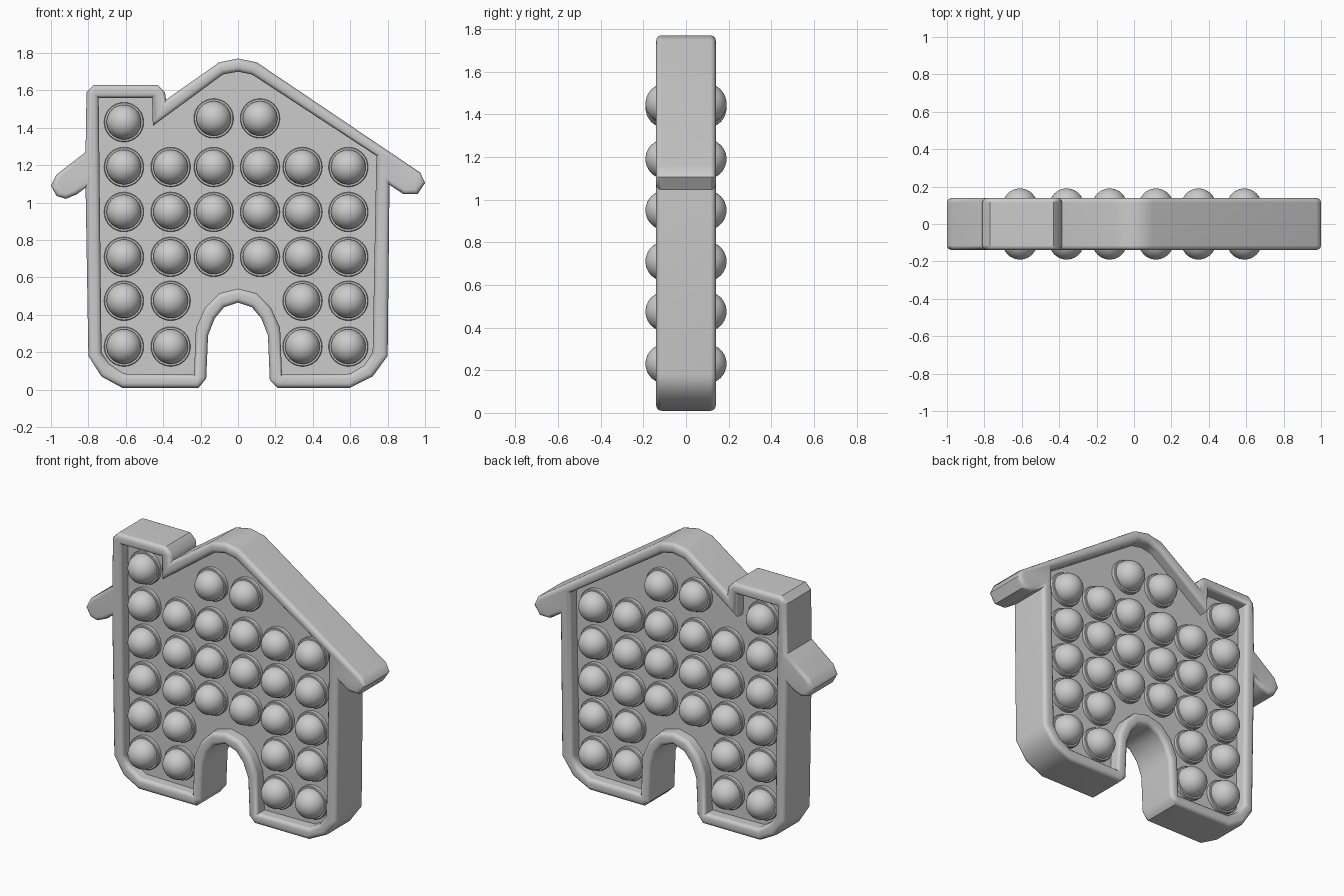
import bpy, bmesh, math
from mathutils import Vector

if "Cube" in bpy.data.objects:
    bpy.data.objects.remove(bpy.data.objects["Cube"])

grey = bpy.data.materials.new("silicone_grey")
grey.use_nodes = True
grey.diffuse_color = (0.6, 0.6, 0.6, 1)
grey.node_tree.nodes["Principled BSDF"].inputs["Base Color"].default_value = (0.6, 0.6, 0.6, 1)


def finish(bm, name, angle):
    bmesh.ops.recalc_face_normals(bm, faces=bm.faces)
    mesh = bpy.data.meshes.new(name)
    bm.to_mesh(mesh)
    bm.free()
    mesh.materials.append(grey)
    mesh.shade_smooth()
    mesh.set_sharp_from_angle(angle=math.radians(angle))
    return mesh


def place(mesh, name):
    obj = bpy.data.objects.new(name, mesh)
    bpy.context.collection.objects.link(obj)
    return obj


def offset(points, d):
    """Shift a clockwise outline inward by d with mitred corners."""
    pts = [Vector(p) for p in points]
    out = []
    for i, p in enumerate(pts):
        a = (p - pts[i - 1]).normalized()
        b = (pts[(i + 1) % len(pts)] - p).normalized()
        n1, n2 = Vector((a.y, -a.x)), Vector((b.y, -b.x))
        out.append(p + (n1 + n2) * d / max(1 + n1.dot(n2), 0.4))
    return out


def wall(bm, outline, layers):
    """Stack (inset, y) copies of an outline and skin them; return the end edges."""
    rings = [[bm.verts.new((p.x, y, p.y)) for p in offset(outline, d)] for d, y in layers]
    n = len(outline)
    for r, s in zip(rings, rings[1:]):
        for i in range(n):
            j = (i + 1) % n
            bm.faces.new((r[i], r[j], s[j], s[i]))
    return [[bm.edges.get((r[i], r[(i + 1) % n])) for i in range(n)]
            for r in (rings[0], rings[-1])]


# Outlines as (x, z), clockwise; the door arch is mirrored
arch = [(0.16, 0.29), (0.125, 0.38), (0.075, 0.44)]
arch += [(0, 0.465)] + [(-x, z) for x, z in reversed(arch)]
outer = [(-0.62, 0.01), (-0.73, 0.07), (-0.80, 0.18), (-0.815, 1.08),
         (-0.86, 1.045), (-0.92, 1.02), (-0.97, 1.035), (-1, 1.09), (-0.97, 1.15),
         (-0.815, 1.27), (-0.81, 1.59), (-0.77, 1.63), (-0.43, 1.63), (-0.39, 1.59),
         (-0.385, 1.55), (-0.1, 1.75), (0, 1.77), (0.1, 1.75), (0.975, 1.16),
         (1, 1.105), (0.96, 1.045), (0.885, 1.045), (0.81, 1.095), (0.80, 0.18),
         (0.72, 0.07), (0.6, 0.01), (0.21, 0.01), (0.17, 0.05)]
outer += arch + [(-0.17, 0.06), (-0.21, 0.01)]

inner_arch = [(0.225, 0.33), (0.175, 0.44), (0.1, 0.515)]
inner_arch += [(0, 0.54)] + [(-x, z) for x, z in reversed(inner_arch)]
inner = [(-0.73, 0.2), (-0.745, 1.56), (-0.46, 1.56), (-0.455, 1.41), (-0.08, 1.685),
         (0, 1.70), (0.075, 1.685), (0.74, 1.25), (0.72, 0.2), (0.675, 0.13),
         (0.6, 0.085), (0.235, 0.08)]
inner += inner_arch + [(-0.235, 0.08), (-0.61, 0.085), (-0.69, 0.14)]

# House-shaped frame with rounded edges
R, DEPTH = 0.025, 0.14
steps = [math.radians(a) for a in (90, 60, 30, 0)]
front = [(R - R * math.cos(a), -DEPTH + R - R * math.sin(a)) for a in steps]
layers = front + [(d, -y) for d, y in reversed(front)]
bm = bmesh.new()
outer_ends = wall(bm, outer, layers)
inner_ends = wall(bm, inner, [(-d, y) for d, y in layers])
for a, b in zip(outer_ends, inner_ends):
    bmesh.ops.triangle_fill(bm, edges=a + b, use_beauty=True)
frame = place(finish(bm, "frame", 40), "frame")
frame.modifiers.new("even_shading", "WEIGHTED_NORMAL").keep_sharp = True

# Recessed panel, tucked slightly into the frame
PANEL = 0.065
bm = bmesh.new()
for ends in wall(bm, inner, [(-0.015, -PANEL), (-0.015, PANEL)]):
    bmesh.ops.triangle_fill(bm, edges=ends, use_beauty=True)
place(finish(bm, "panel", 30), "panel")

# Bubble: collar and dome turned around the y axis
profile = [(0.106, 0.055), (0.106, 0.086), (0.102, 0.09), (0.093, 0.09)]
for k in range(11):
    a = math.radians(9 * k)
    profile.append((0.093 * math.cos(a), 0.097 + 0.093 * math.sin(a)))
bm = bmesh.new()
verts = [bm.verts.new((r, -y, 0)) for r, y in profile]
edges = [bm.edges.new(pair) for pair in zip(verts, verts[1:])]
bmesh.ops.spin(bm, geom=verts + edges, cent=(0, 0, 0), axis=(0, 1, 0),
               angle=math.tau, steps=32, use_duplicate=False)
bmesh.ops.remove_doubles(bm, verts=bm.verts, dist=0.0005)
bubble = finish(bm, "bubble", 40)

# Grid of bubbles on both sides, leaving room for roof and door
columns = [-0.61, -0.36, -0.13, 0.118, 0.345, 0.59]
rows = [(1.43, (0, 2, 3)), (1.19, range(6)), (0.95, range(6)), (0.71, range(6)),
        (0.475, (0, 1, 4, 5)), (0.23, (0, 1, 4, 5))]
for r, (z, used) in enumerate(rows):
    for c in used:
        lift = 0.02 if r == 0 and c else 0
        for side, turn in (("front", 0), ("back", math.pi)):
            obj = place(bubble, f"{side}_bubble_{r + 1}_{c + 1}")
            obj.location = (columns[c], 0, z + lift)
            obj.rotation_euler.z = turn
